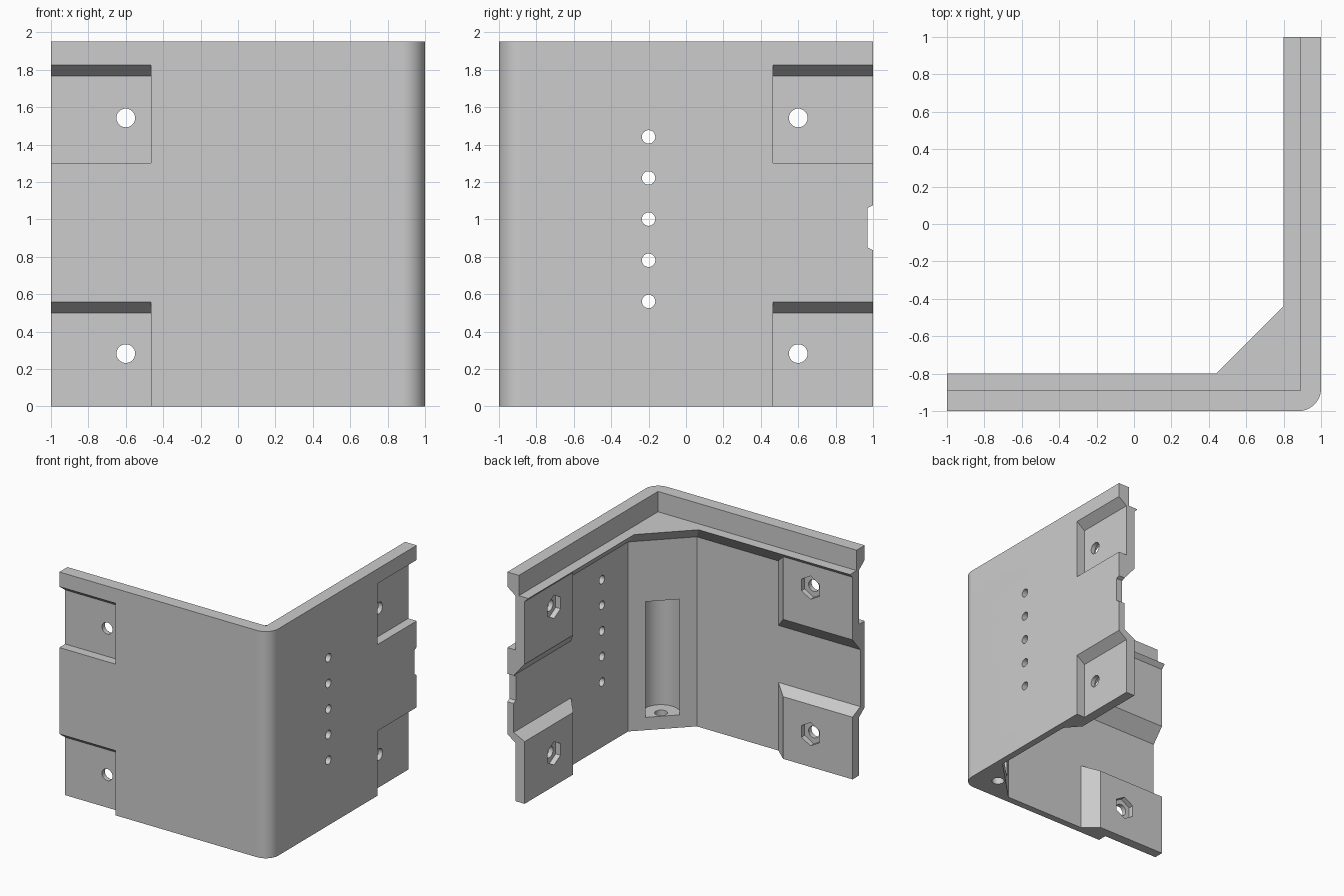
import bpy, bmesh, math
from mathutils import Matrix, Vector

if "Cube" in bpy.data.objects:
    bpy.data.objects.remove(bpy.data.objects["Cube"])

HEIGHT, WALL, RIM, SHELF = 1.95, 0.06, 0.11, 0.20
SHELF_Z, RECESS, BOSS, RADIUS = 1.775, 0.08, 0.165, 0.12
SHADE = (0.605, 0.605, 0.605, 1)

grey = bpy.data.materials.new("plain grey")
grey.use_nodes = True
grey.diffuse_color = SHADE
grey.node_tree.nodes["Principled BSDF"].inputs["Base Color"].default_value = SHADE


def finish(name, bm):
    bmesh.ops.recalc_face_normals(bm, faces=bm.faces)
    mesh = bpy.data.meshes.new(name)
    bm.to_mesh(mesh)
    bm.free()
    mesh.materials.append(grey)
    obj = bpy.data.objects.new(name, mesh)
    bpy.context.collection.objects.link(obj)
    return obj


def loft(name, rings):
    bm = bmesh.new()
    loops = [[bm.verts.new(p) for p in ring] for ring in rings]
    n = len(loops[0])
    for a, b in zip(loops, loops[1:]):
        for i in range(n):
            j = (i + 1) % n
            if (a[i].co - b[i].co).length + (a[j].co - b[j].co).length > 1e-5:
                bm.faces.new([a[i], a[j], b[j], b[i]])
    bm.faces.new(loops[0])
    bm.faces.new(loops[-1])
    bmesh.ops.remove_doubles(bm, verts=bm.verts, dist=1e-5)
    bmesh.ops.dissolve_degenerate(bm, edges=bm.edges, dist=1e-6)
    return finish(name, bm)


def place(side, u, depth, z):
    """u runs from the corner to the free end, depth goes inward."""
    return Vector((-u, depth - 1, z)) if side == "front" else Vector((1 - depth, u, z))


def block(name, side, near, far):
    """Frustum between two rectangles (depth, u0, u1, z0, z1)."""
    def ring(d, u0, u1, z0, z1):
        return [place(side, u, d, z) for u, z in ((u0, z0), (u1, z0), (u1, z1), (u0, z1))]
    return loft(name, [ring(*near), ring(*far)])


def bore(name, side, u, z, radius, sides, start):
    """Cutter through a wall, with a corner pointing up."""
    angles = [math.tau * i / sides for i in range(sides)]
    return loft(name, [[place(side, u + radius * math.sin(a), d, z + radius * math.cos(a))
                        for a in angles] for d in (start, 0.4)])


def column(name, c, low, high, radius, sides):
    """Upright cylinder on the diagonal of the corner."""
    bm = bmesh.new()
    bmesh.ops.create_cone(bm, cap_ends=True, segments=sides, radius1=radius, radius2=radius,
                          depth=high - low,
                          matrix=Matrix.Translation((c, -c, (low + high) / 2)))
    return finish(name, bm)


def combine(target, tool, operation):
    tool.hide_render = True
    mod = target.modifiers.new(operation.lower(), "BOOLEAN")
    mod.operation, mod.solver, mod.object = operation, "EXACT", tool
    bpy.context.view_layer.objects.active = target
    bpy.ops.object.modifier_apply(modifier=mod.name)
    bpy.data.objects.remove(tool)


def section(t, diagonal, z):
    """L-shaped outline of wall thickness t with a diagonal inner corner."""
    w, c = 1 - t, 1 - RADIUS
    arc = [(c + RADIUS * math.cos(a), -c + RADIUS * math.sin(a))
           for a in (math.radians(-90 + 7.5 * i) for i in range(13))]
    pts = [(-1, -1)] + arc + [(1, 1), (w, 1), (w, w - diagonal), (diagonal - w, -w), (-1, -w)]
    return [(x, y, z) for x, y in pts]


# Corner wall with thickened shelf and thin upper rim
pillar = 1.495
rim_diagonal = 2 * (1 - RIM) - 0.002
bracket = loft("corner_bracket", [
    section(WALL, pillar, 0),
    section(WALL, pillar, 1.63),
    section(SHELF, 1.24, SHELF_Z),
    section(RIM, rim_diagonal, SHELF_Z),
    section(RIM, rim_diagonal, HEIGHT)])

for side in ("front", "right"):
    # Sloped inner bosses
    combine(bracket, block("lower_boss", side, (0.03, 0.186, 1, 0, 0.6),
                           (BOSS, 0.34, 1, 0, 0.535)), "UNION")
    combine(bracket, block("upper_boss", side, (0.03, 0.186, 1, 1.04, 1.76),
                           (BOSS, 0.34, 1, 1.2, 1.76)), "UNION")
    # Outer recesses, bolt holes and hexagonal nut pockets
    for low, top, bolt in ((-0.1, 0.498, 0.282), (1.30, 1.765, 1.542)):
        combine(bracket, block("recess", side, (-RECESS, 0.465, 1.1, low, top + 0.118),
                               (RECESS, 0.465, 1.1, low, top)), "DIFFERENCE")
        combine(bracket, bore("bolt_hole", side, 0.6, bolt, 0.05, 32, -0.1), "DIFFERENCE")
        combine(bracket, bore("nut_pocket", side, 0.6, bolt, 0.1, 6, 0.12), "DIFFERENCE")

# Row of small holes
for i in range(5):
    combine(bracket, bore("small_hole", "right", -0.2, 0.561 + 0.22 * i, 0.036, 24, -0.1),
            "DIFFERENCE")

# Notch in the free edge
notch = loft("edge_notch", [
    [(x, y, z) for y, z in ((0.97, 0.85), (1.03, 0.82), (1.03, 1.09), (0.97, 1.06))]
    for x in (0.7, 1.1)])
combine(bracket, notch, "DIFFERENCE")

# Rounded channel in the corner pillar and its drain hole
combine(bracket, column("channel", 0.792, 0.11, 1.105, 0.15, 48), "DIFFERENCE")
combine(bracket, column("drain_hole", 0.792, -0.1, 0.3, 0.05, 32), "DIFFERENCE")

# Smooth only the curved surfaces
bpy.ops.object.select_all(action="DESELECT")
bracket.select_set(True)
bpy.context.view_layer.objects.active = bracket
bpy.ops.object.shade_smooth_by_angle(angle=math.radians(25))
normals = bracket.modifiers.new("weighted normals", "WEIGHTED_NORMAL")
normals.keep_sharp = True
